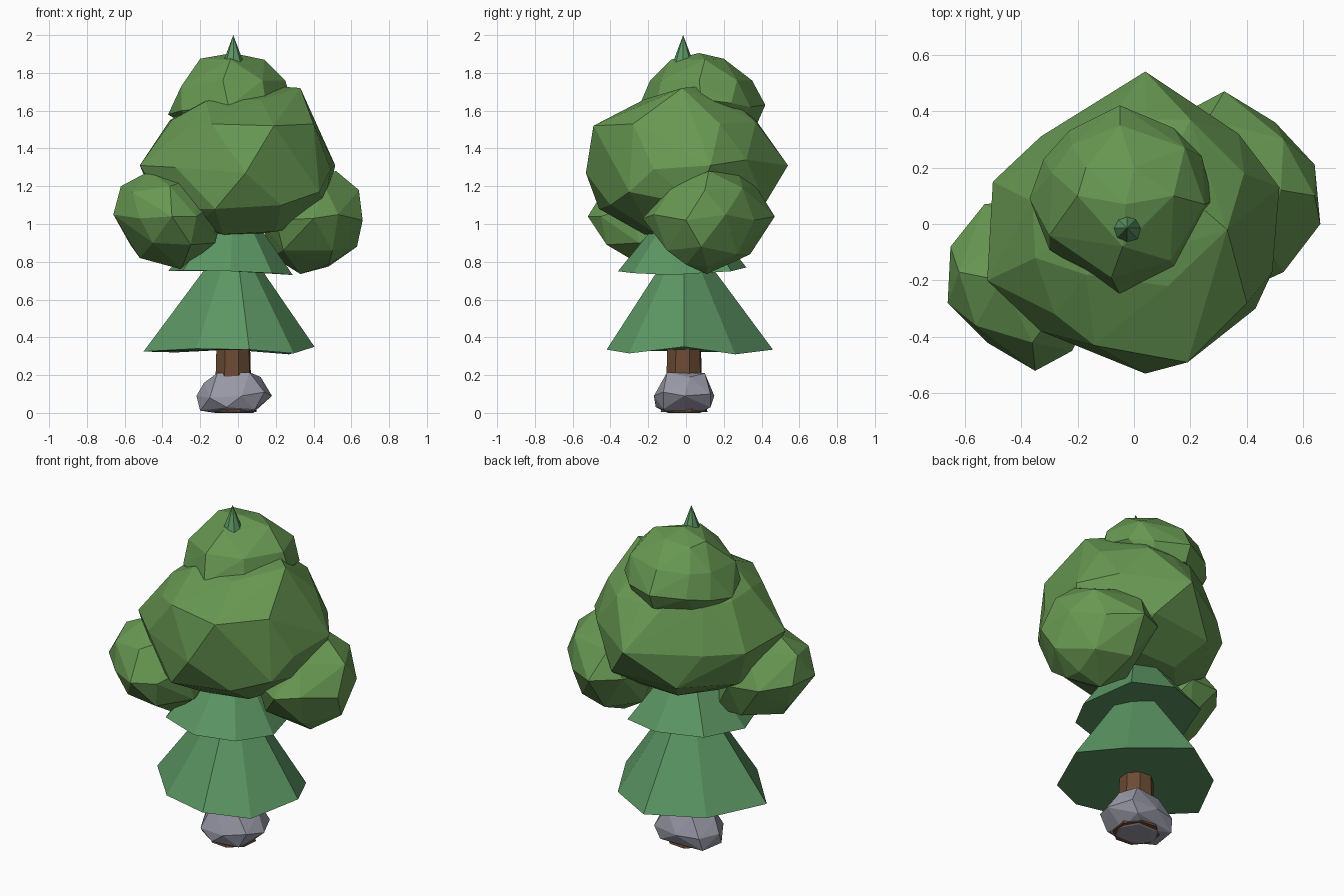
import bpy, bmesh, math


def material(name, color):
    m = bpy.data.materials.new(name)
    m.diffuse_color = (*color, 1)
    return m


LEAF = material("leaf green", (0.137, 0.314, 0.085))
PINE = material("pine green", (0.106, 0.305, 0.125))
BARK = material("bark brown", (0.15, 0.07, 0.033))
STONE = material("stone grey", (0.31, 0.31, 0.38))


def finish(name, bm, mat):
    bmesh.ops.recalc_face_normals(bm, faces=bm.faces)
    me = bpy.data.meshes.new(name)
    bm.to_mesh(me)
    bm.free()
    me.materials.append(mat)
    ob = bpy.data.objects.new(name, me)
    bpy.context.collection.objects.link(ob)
    return ob


def lump(name, points, mat):
    """Faceted boulder shape wrapped around its corner points."""
    bm = bmesh.new()
    for p in points:
        bm.verts.new(p)
    bmesh.ops.convex_hull(bm, input=bm.verts)
    loose = [v for v in bm.verts if not v.link_faces]
    bmesh.ops.delete(bm, geom=loose, context='VERTS')
    return finish(name, bm, mat)


def skirt(name, rim, apex, mat):
    """Cone with an uneven rim and a closed underside."""
    bm = bmesh.new()
    ring = [bm.verts.new(p) for p in rim]
    top = bm.verts.new(apex)
    for a, b in zip(ring, ring[1:] + ring[:1]):
        bm.faces.new((a, b, top))
    bm.faces.new(ring[::-1])
    return finish(name, bm, mat)


def ring(cx, cy, z, r, n=8, turn=0.0):
    return [(cx + r * math.cos(turn + i * math.tau / n),
             cy + r * math.sin(turn + i * math.tau / n), z) for i in range(n)]


# trunk with a flared foot
bm = bmesh.new()
loops = [[bm.verts.new(p) for p in ring(-0.025, -0.01, z, r, 8, 0.3)]
         for z, r in ((0.004, 0.13), (0.12, 0.1), (0.7, 0.083))]
for lo, hi in zip(loops, loops[1:]):
    for i in range(8):
        j = (i + 1) % 8
        bm.faces.new((lo[i], lo[j], hi[j], hi[i]))
bm.faces.new(loops[0][::-1])
bm.faces.new(loops[-1])
finish("trunk", bm, BARK)

# stone around the foot
lump("stone", ring(-0.02, -0.01, 0.0, 0.1, 6) + [
    (-0.20, -0.05, 0.012), (0.09, -0.12, 0.02), (-0.06, -0.16, 0.03),
    (0.08, 0.13, 0.03), (-0.18, 0.10, 0.015),
    (-0.22, 0.0, 0.09), (-0.15, -0.14, 0.08), (0.02, -0.17, 0.09),
    (0.18, -0.01, 0.09), (0.12, 0.13, 0.1), (-0.04, 0.15, 0.09),
    (-0.17, 0.12, 0.09), (0.14, -0.12, 0.11),
    (-0.18, -0.02, 0.16), (-0.11, -0.08, 0.21), (0.06, -0.1, 0.215),
    (0.12, 0.02, 0.19), (0.06, 0.1, 0.21), (-0.1, 0.09, 0.2)], STONE)

# needle skirts and tip
skirt("lower_skirt", [
    (0.405, -0.01, 0.35), (0.295, -0.30, 0.315), (0.06, -0.42, 0.335), (-0.22, -0.36, 0.34),
    (-0.50, -0.05, 0.325), (-0.33, 0.28, 0.32), (-0.04, 0.46, 0.335), (0.27, 0.26, 0.31)],
    (-0.02, -0.01, 0.97), PINE)
skirt("upper_skirt", [
    (0.29, -0.08, 0.73), (0.18, -0.28, 0.74), (-0.04, -0.36, 0.75), (-0.29, -0.27, 0.755),
    (-0.37, -0.03, 0.75), (-0.28, 0.23, 0.77), (-0.02, 0.32, 0.77), (0.22, 0.24, 0.75)],
    (-0.02, -0.01, 1.18), PINE)
skirt("tip", ring(-0.025, -0.015, 1.80, 0.075), (-0.025, -0.015, 2.0), PINE)

# main leaf crown
lump("main_crown", [
    (0.33, -0.02, 1.72), (0.19, 0.10, 1.73), (-0.17, 0.0, 1.66), (0.39, 0.18, 1.53),
    (0.20, 0.37, 1.54), (0.37, 0.32, 1.34),
    (0.04, 0.37, 1.55), (-0.35, -0.12, 1.55), (-0.28, 0.24, 1.55), (0.19, -0.49, 1.52),
    (-0.14, -0.43, 1.53), (0.40, -0.28, 1.53), (0.04, -0.53, 1.27), (0.04, 0.54, 1.31),
    (0.515, 0.13, 1.31), (0.49, -0.17, 1.29), (-0.52, -0.20, 1.31), (-0.50, 0.15, 1.30),
    (-0.33, -0.38, 1.30), (0.43, -0.30, 1.17), (-0.33, 0.31, 1.3), (0.46, 0.05, 1.1),
    (0.23, -0.40, 1.1), (-0.12, -0.46, 1.08), (-0.38, -0.25, 1.08), (0.2, 0.42, 1.11),
    (-0.2, 0.38, 1.1), (-0.42, 0.1, 1.08), (-0.03, 0.0, 0.93), (0.2, -0.18, 0.96),
    (-0.08, -0.22, 0.945), (0.2, 0.22, 0.975), (-0.17, -0.18, 1.65), (0.12, -0.22, 1.66),
    (-0.10, 0.22, 0.97), (-0.25, 0.05, 0.98), (0.30, 0.03, 0.98), (-0.22, -0.27, 1.0),
    (0.14, 0.25, 1.65), (-0.36, 0.08, 1.55), (-0.1, 0.35, 1.55), (-0.28, -0.32, 1.5)], LEAF)

# upper leaf crown
lump("upper_crown", [
    (-0.03, 0.07, 1.905), (-0.20, 0.10, 1.875), (0.14, 0.10, 1.87), (-0.04, -0.08, 1.87),
    (0.0, 0.20, 1.875), (-0.17, 0.2, 1.865), (-0.29, 0.18, 1.74), (-0.30, -0.04, 1.73),
    (-0.08, -0.19, 1.76), (0.13, -0.13, 1.76), (0.25, 0.07, 1.76), (0.18, 0.27, 1.76),
    (-0.05, 0.35, 1.76), (-0.22, 0.28, 1.75),
    (0.28, 0.08, 1.66), (-0.05, -0.25, 1.62), (0.15, -0.16, 1.62), (-0.30, -0.09, 1.6),
    (-0.37, 0.09, 1.58), (-0.32, 0.23, 1.6), (-0.23, 0.33, 1.62), (-0.05, 0.42, 1.63),
    (0.14, 0.34, 1.62), (0.24, 0.24, 1.64), (-0.05, 0.38, 1.54), (0.12, 0.3, 1.52),
    (-0.24, 0.24, 1.5), (0.1, 0.0, 1.45), (-0.15, -0.05, 1.45)], LEAF)

# left leaf cluster
lump("left_cluster", [
    (-0.47, -0.20, 1.28), (-0.24, -0.26, 1.24), (-0.62, -0.17, 1.20), (-0.40, 0.0, 1.22),
    (-0.36, -0.42, 1.2), (-0.56, -0.36, 1.17), (-0.66, -0.28, 1.05), (-0.65, -0.08, 1.06),
    (-0.53, 0.07, 1.05), (-0.34, 0.09, 1.04), (-0.52, -0.42, 1.03), (-0.35, -0.52, 1.04),
    (-0.22, -0.45, 1.04), (-0.13, -0.28, 1.1), (-0.10, -0.12, 1.0), (-0.57, -0.15, 0.89),
    (-0.45, -0.40, 0.9), (-0.25, -0.42, 0.89), (-0.12, -0.25, 0.90), (-0.52, -0.18, 0.82),
    (-0.30, -0.20, 0.76), (-0.38, 0.02, 0.85), (-0.20, 0.0, 0.84)], LEAF)

# right leaf cluster
lump("right_cluster", [
    (0.52, 0.12, 1.28), (0.36, 0.28, 1.26), (0.64, 0.10, 1.18), (0.53, 0.30, 1.19),
    (0.46, -0.07, 1.2), (0.30, 0.05, 1.25), (0.66, 0.0, 1.02), (0.64, 0.21, 1.05),
    (0.50, 0.36, 1.02), (0.32, 0.47, 1.04), (0.15, 0.38, 1.06), (0.53, -0.17, 1.05),
    (0.40, -0.23, 1.03), (0.20, -0.10, 1.02), (0.12, 0.12, 1.02), (0.63, 0.08, 0.88),
    (0.50, -0.10, 0.86), (0.50, 0.27, 0.84), (0.30, 0.34, 0.84), (0.24, -0.08, 0.86),
    (0.18, 0.15, 0.83), (0.48, 0.11, 0.775), (0.33, 0.11, 0.735), (0.48, 0.0, 0.785),
    (0.26, 0.37, 1.2)], LEAF)
